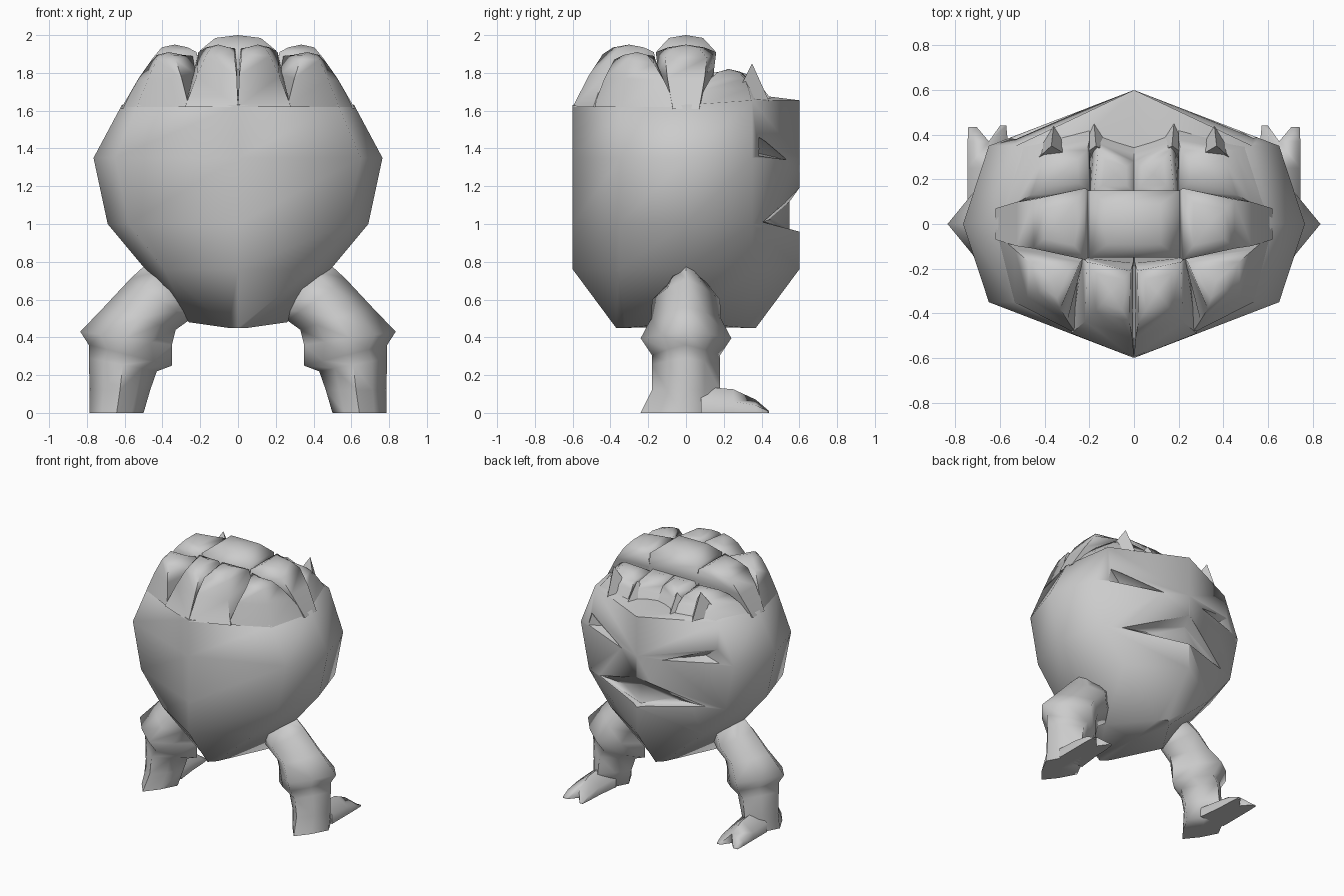
import bpy, bmesh, math
from mathutils import Vector

cube = bpy.data.objects.get("Cube")
if cube:
    bpy.data.objects.remove(cube, do_unlink=True)

grey = bpy.data.materials.new("plain grey")
grey.use_nodes = True
grey.diffuse_color = (0.6, 0.6, 0.6, 1)
grey.node_tree.nodes["Principled BSDF"].inputs["Base Color"].default_value = (0.6, 0.6, 0.6, 1)


def finish(name, bm, mirror=False):
    """Turn a bmesh into a named object, optionally mirrored across x."""
    bmesh.ops.recalc_face_normals(bm, faces=bm.faces)
    me = bpy.data.meshes.new(name)
    bm.to_mesh(me)
    bm.free()
    me.materials.append(grey)
    ob = bpy.data.objects.new(name, me)
    bpy.context.collection.objects.link(ob)
    if mirror:
        m = ob.modifiers.new("mirror", 'MIRROR')
        m.use_mirror_merge = False
    return ob


def smooth(ob, angle=80):
    bpy.ops.object.select_all(action='DESELECT')
    bpy.context.view_layer.objects.active = ob
    ob.select_set(True)
    bpy.ops.object.shade_smooth_by_angle(angle=math.radians(angle))


def loft(rings, rise=0.0):
    """Skin a list of equal rings and cap both ends; rise lifts the last cap."""
    bm = bmesh.new()
    vr = [[bm.verts.new(p) for p in r] for r in rings]
    n = len(vr[0])
    for a, b in zip(vr, vr[1:]):
        for i in range(n):
            j = (i + 1) % n
            bm.faces.new((a[i], a[j], b[j], b[i]))
    for end, up in ((vr[0], 0.0), (vr[-1], rise)):
        c = bm.verts.new(sum((v.co for v in end), Vector()) / n + Vector((0, 0, up)))
        for i in range(n):
            bm.faces.new((end[i], end[(i + 1) % n], c))
    return bm


def hull(points):
    bm = bmesh.new()
    for p in points:
        bm.verts.new(p)
    bmesh.ops.convex_hull(bm, input=bm.verts)
    return bm


# Body: eight-sided rings from height, reach, corner, side and heights of side and back
def body_ring(z, f, c, cy, s, side=0.0, back=0.0):
    return [(0, -f, z), (c, -cy, z), (s, 0, z + side), (c, cy, z + back),
            (0, f, z + back), (-c, cy, z + back), (-s, 0, z + side), (-c, -cy, z)]


body = finish("body", loft([body_ring(*r) for r in (
    (0.45, 0.37, 0.05, 0.32, 0.26, 0.03),
    (0.76, 0.60, 0.39, 0.355, 0.49),
    (1.00, 0.60, 0.58, 0.35, 0.69),
    (1.35, 0.60, 0.65, 0.35, 0.765),
    (1.63, 0.60, 0.53, 0.35, 0.615, 0.0, 0.025),
    (1.68, 0.40, 0.36, 0.25, 0.42))]))

# Eye and mouth hollows cut into the face
cutters = []
out = Vector((0.36, 0.93, 0)) * 0.15
for s in (1, -1):
    flip = lambda p: (p[0] * s, p[1], p[2])
    eye = [Vector((0.17, 0.53, 1.34)), Vector((0.56, 0.385, 1.36)), Vector((0.53, 0.38, 1.46))]
    pts = eye + [p + out for p in eye] + [Vector((0.42, 0.36, 1.38))]
    cutters.append(finish("eye_cutter", hull([flip(p) for p in pts])))
    pts = [(0.45, 0.405, 1.01), (0.45, 0.75, 1.01), (0.2, 0.46, 1.03)]
    for x in (0, -0.004):
        pts += [(x, 0.55, 1.12), (x, 0.55, 0.97), (x, 0.6, 1.19), (x, 0.6, 0.96),
                (x, 0.75, 1.19), (x, 0.75, 0.96)]
    cutters.append(finish("mouth_cutter", hull([flip(p) for p in pts])))

bpy.context.view_layer.objects.active = body
for c in cutters:
    m = body.modifiers.new("cut", 'BOOLEAN')
    m.operation, m.solver, m.object = 'DIFFERENCE', 'EXACT', c
    bpy.ops.object.modifier_apply(modifier=m.name)
    bpy.data.objects.remove(c, do_unlink=True)
smooth(body, 58)


# Tufts: base quad, swollen middle, shoulder quad and a shrunken crown
def tuft(name, base, top, peak, mirror=True, swell=1.05):
    base, top = [Vector(p) for p in base], [Vector(p) for p in top]
    mid = [a.lerp(b, 0.6) for a, b in zip(base, top)]
    mc, tc = (sum(r, Vector()) / 4 for r in (mid, top))
    mid = [Vector((mc.x + (p.x - mc.x) * swell, mc.y + (p.y - mc.y) * swell, p.z)) for p in mid]
    if mirror:
        for p in mid:
            p.x = max(p.x, 0.0)
    cap = [tc.lerp(p, 0.6) for p in top]
    for p in cap:
        p.z = peak - 0.015
    smooth(finish(name, loft([base, mid, top, cap], 0.015), mirror), 65)


tuft("front_tuft",
     [(0.0, -0.60, 1.62), (0.28, -0.49, 1.62), (0.25, -0.14, 1.65), (0.0, -0.14, 1.65)],
     [(0.02, -0.44, 1.90), (0.17, -0.39, 1.89), (0.21, -0.17, 1.91), (0.015, -0.21, 1.93)], 1.95)
tuft("front_side_tuft",
     [(0.26, -0.49, 1.62), (0.535, -0.35, 1.62), (0.61, -0.05, 1.62), (0.22, -0.13, 1.65)],
     [(0.33, -0.38, 1.87), (0.43, -0.31, 1.87), (0.47, -0.17, 1.85), (0.24, -0.17, 1.89)], 1.91)
tuft("side_tuft",
     [(0.18, -0.11, 1.65), (0.62, -0.07, 1.61), (0.62, 0.07, 1.61), (0.18, 0.11, 1.65)],
     [(0.22, -0.16, 1.91), (0.45, -0.11, 1.88), (0.45, 0.11, 1.88), (0.22, 0.16, 1.91)], 1.95)
tuft("crown_tuft",
     [(-0.20, -0.13, 1.66), (0.20, -0.13, 1.66), (0.20, 0.13, 1.66), (-0.20, 0.13, 1.66)],
     [(-0.20, -0.15, 1.92), (0.20, -0.15, 1.92), (0.20, 0.15, 1.92), (-0.20, 0.15, 1.92)], 2.0, False)
tuft("back_tuft",
     [(0.0, 0.12, 1.64), (0.21, 0.12, 1.64), (0.20, 0.42, 1.65), (0.0, 0.36, 1.65)],
     [(0.0, 0.14, 1.80), (0.18, 0.14, 1.80), (0.16, 0.33, 1.79), (0.0, 0.28, 1.77)], 1.82)
tuft("back_side_tuft",
     [(0.20, 0.10, 1.64), (0.60, 0.06, 1.62), (0.51, 0.35, 1.64), (0.20, 0.43, 1.65)],
     [(0.20, 0.15, 1.78), (0.46, 0.13, 1.77), (0.40, 0.31, 1.77), (0.21, 0.33, 1.77)], 1.82)

# Small pointed locks over the brow
for name, tip, base in (
        ("brow_lock", (0.17, 0.35, 1.79), ((0.05, 0.28), (0.27, 0.28), (0.18, 0.46))),
        ("temple_lock", (0.37, 0.35, 1.85), ((0.25, 0.28), (0.48, 0.25), (0.36, 0.44)))):
    smooth(finish(name, hull([tip] + [(x, y, 1.65) for x, y in base]), True), 50)


# Legs: diamond-like rings from an inner to an outer (x, z) point with a y span
def leg_ring(inner, outer, y0, y1, n=8):
    ring = []
    for i in range(n):
        a = 2 * math.pi * i / n
        k = 1.0 if i % 2 == 0 else 0.78
        t = 0.5 + 0.5 * math.cos(a) * k
        y = (y0 + y1) / 2 + (y1 - y0) / 2 * math.sin(a) * k
        ring.append((inner[0] + (outer[0] - inner[0]) * t, y,
                     inner[1] + (outer[1] - inner[1]) * t))
    return ring


leg = finish("leg", loft([leg_ring(*r) for r in (
    ((0.20, 0.54), (0.45, 0.82), -0.10, 0.10),
    ((0.26, 0.49), (0.57, 0.71), -0.18, 0.18),
    ((0.33, 0.44), (0.71, 0.56), -0.185, 0.185),
    ((0.35, 0.36), (0.835, 0.43), -0.24, 0.24),
    ((0.35, 0.25), (0.79, 0.36), -0.18, 0.18),
    ((0.43, 0.22), (0.79, 0.29), -0.18, 0.18),
    ((0.465, 0.12), (0.785, 0.12), -0.18, 0.18),
    ((0.50, 0.0), (0.785, 0.0), -0.24, 0.20))]), True)
smooth(leg)


# Two toes that part near the tip of each foot
def toe_ring(y, x0, x1, h_in, h_out):
    return [(x0, y, 0), (x1, y, 0), (x1, y, h_out), (x0, y, h_in)]


for name, rings in (
        ("inner_toe", ((0.08, 0.54, 0.65, 0.07, 0.14), (0.25, 0.56, 0.65, 0.06, 0.125),
                       (0.37, 0.565, 0.65, 0.04, 0.07), (0.44, 0.572, 0.60, 0.01, 0.01))),
        ("outer_toe", ((0.08, 0.65, 0.745, 0.14, 0.07), (0.25, 0.65, 0.745, 0.125, 0.06),
                       (0.37, 0.65, 0.745, 0.07, 0.04), (0.435, 0.705, 0.742, 0.01, 0.01)))):
    smooth(finish(name, loft([toe_ring(*r) for r in rings]), True))
